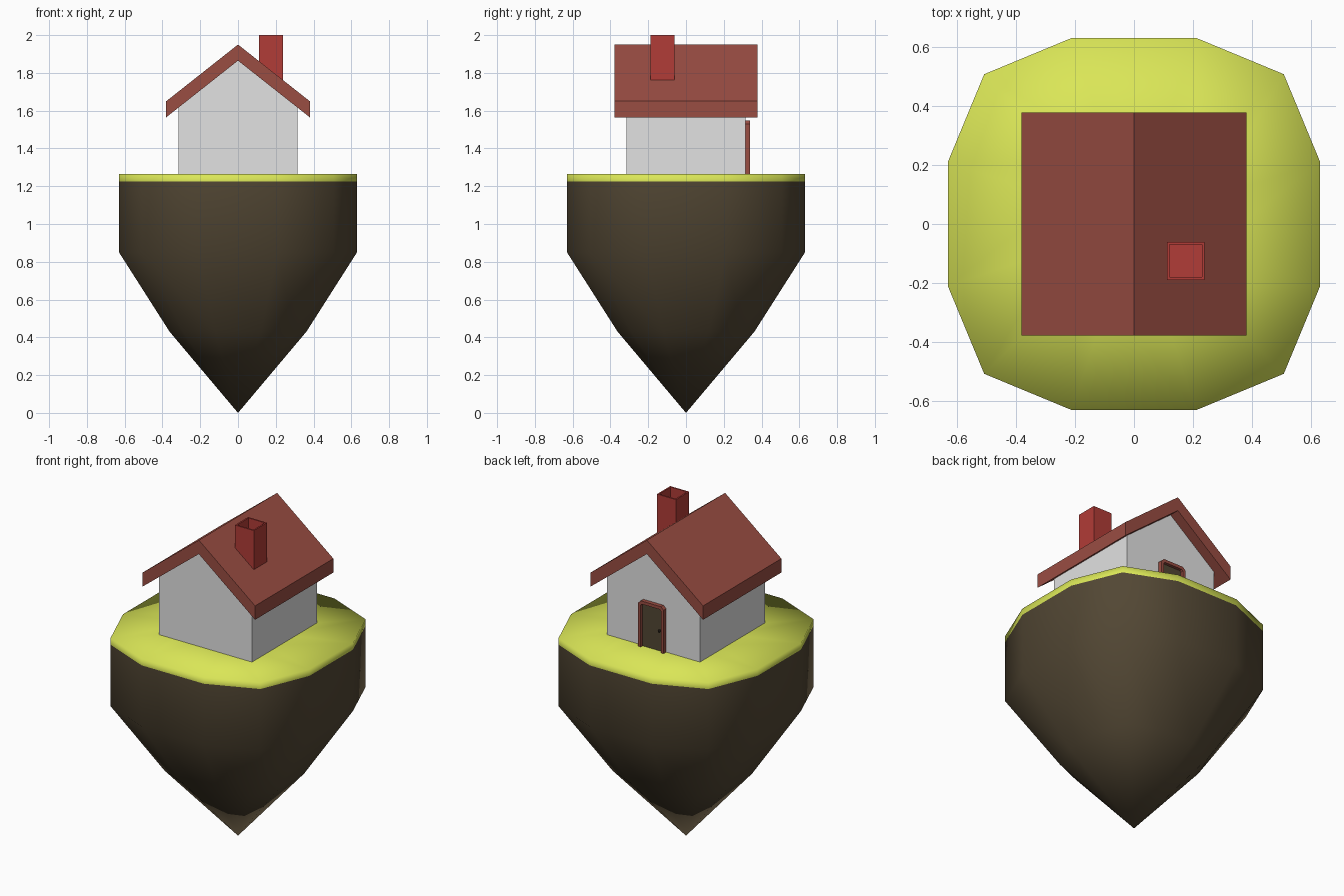
import bpy, bmesh, math

if "Cube" in bpy.data.objects:
    bpy.data.objects.remove(bpy.data.objects["Cube"])


def material(name, rgb):
    m = bpy.data.materials.new(name)
    m.diffuse_color = (*rgb, 1)
    m.use_nodes = True
    m.node_tree.nodes["Principled BSDF"].inputs["Base Color"].default_value = m.diffuse_color
    return m


EARTH = material("earth brown", (0.085, 0.063, 0.034))
GRASS = material("grass green", (0.70, 0.79, 0.095))
WALL = material("wall white", (0.76, 0.76, 0.76))
ROOF = material("roof red brown", (0.32, 0.074, 0.055))
BRICK = material("chimney red", (0.44, 0.045, 0.038))
KNOB = material("knob dark", (0.03, 0.022, 0.015))


def finish(bm, name, *mats):
    bmesh.ops.recalc_face_normals(bm, faces=bm.faces)
    me = bpy.data.meshes.new(name)
    bm.to_mesh(me)
    bm.free()
    for m in mats:
        me.materials.append(m)
    ob = bpy.data.objects.new(name, me)
    bpy.context.collection.objects.link(ob)
    return ob


def prism(name, profile, y0, y1, mat):
    """Extrude a profile in the XZ plane from y0 to y1."""
    bm = bmesh.new()
    face = bm.faces.new([bm.verts.new((x, y0, z)) for x, z in profile])
    ext = bmesh.ops.extrude_face_region(bm, geom=[face])
    for v in ext["geom"]:
        if isinstance(v, bmesh.types.BMVert):
            v.co.y = y1
    return finish(bm, name, mat)


def mirrored(right_half):
    """Complete a profile by mirroring its right half in x."""
    return right_half + [(-x, z) for x, z in reversed(right_half) if x > 1e-6]


# Floating island: stacked twelve-sided rings closing to a point
quarter = [(0.63, 0.21), (0.507, 0.507), (0.21, 0.63)]
outline = []
for k in range(4):
    c, s = round(math.cos(k * math.pi / 2)), round(math.sin(k * math.pi / 2))
    outline += [(x * c - y * s, x * s + y * c) for x, y in quarter]

bm = bmesh.new()
rings = []
for scale, z in [(0.4, 1.265), (1, 1.265), (1, 1.225), (1, 0.85), (0.575, 0.43)]:
    rings.append([bm.verts.new((x * scale, y * scale, z)) for x, y in outline])
bm.faces.new(rings[0])
for a, b in zip(rings, rings[1:]):
    for i in range(12):
        j = (i + 1) % 12
        bm.faces.new((a[i], a[j], b[j], b[i]))
tip = bm.verts.new((0, 0, 0))
for i in range(12):
    bm.faces.new((rings[-1][i], rings[-1][(i + 1) % 12], tip))
for f in bm.faces:
    f.smooth = True
    f.material_index = 1 if f.calc_center_median().z > 1.23 else 0
finish(bm, "island", EARTH, GRASS)

# House walls with gables, and the thick gabled roof
prism("walls", mirrored([(0.315, 1.26), (0.315, 1.62), (0, 1.87)]), -0.315, 0.315, WALL)
prism("roof", [(0, 1.95), (0.38, 1.65), (0.38, 1.565), (0, 1.865),
               (-0.38, 1.565), (-0.38, 1.65)], -0.378, 0.378, ROOF)

# Hollow chimney on the right roof slope
bm = bmesh.new()
bmesh.ops.create_cube(bm, size=1)
for v in bm.verts:
    v.co = (0.175 + v.co.x * 0.128, -0.125 + v.co.y * 0.128, 1.85 + v.co.z * 0.3)
top = max(bm.faces, key=lambda f: f.calc_center_median().z)
bmesh.ops.inset_region(bm, faces=[top], thickness=0.013)
ext = bmesh.ops.extrude_face_region(bm, geom=[top])
for v in ext["geom"]:
    if isinstance(v, bmesh.types.BMVert):
        v.co.z -= 0.12
bmesh.ops.delete(bm, geom=[f for f in [top] if f.is_valid], context="FACES_ONLY")
finish(bm, "chimney", BRICK)

# Door on the rear wall: chamfered frame, panel and knob
outer = [(0.087, 1.262), (0.087, 1.53), (0.068, 1.547)]
inner = [(0.068, 1.262), (0.068, 1.52), (0.06, 1.528)]
prism("door_frame", outer + [(-x, z) for x, z in reversed(outer)]
      + [(-x, z) for x, z in inner] + inner[::-1], 0.31, 0.34, ROOF)
prism("door", mirrored(inner), 0.31, 0.322, EARTH)

bm = bmesh.new()
bmesh.ops.create_icosphere(bm, subdivisions=2, radius=0.009)
for v in bm.verts:
    v.co.x -= 0.05
    v.co.y += 0.329
    v.co.z += 1.39
finish(bm, "door_knob", KNOB)
